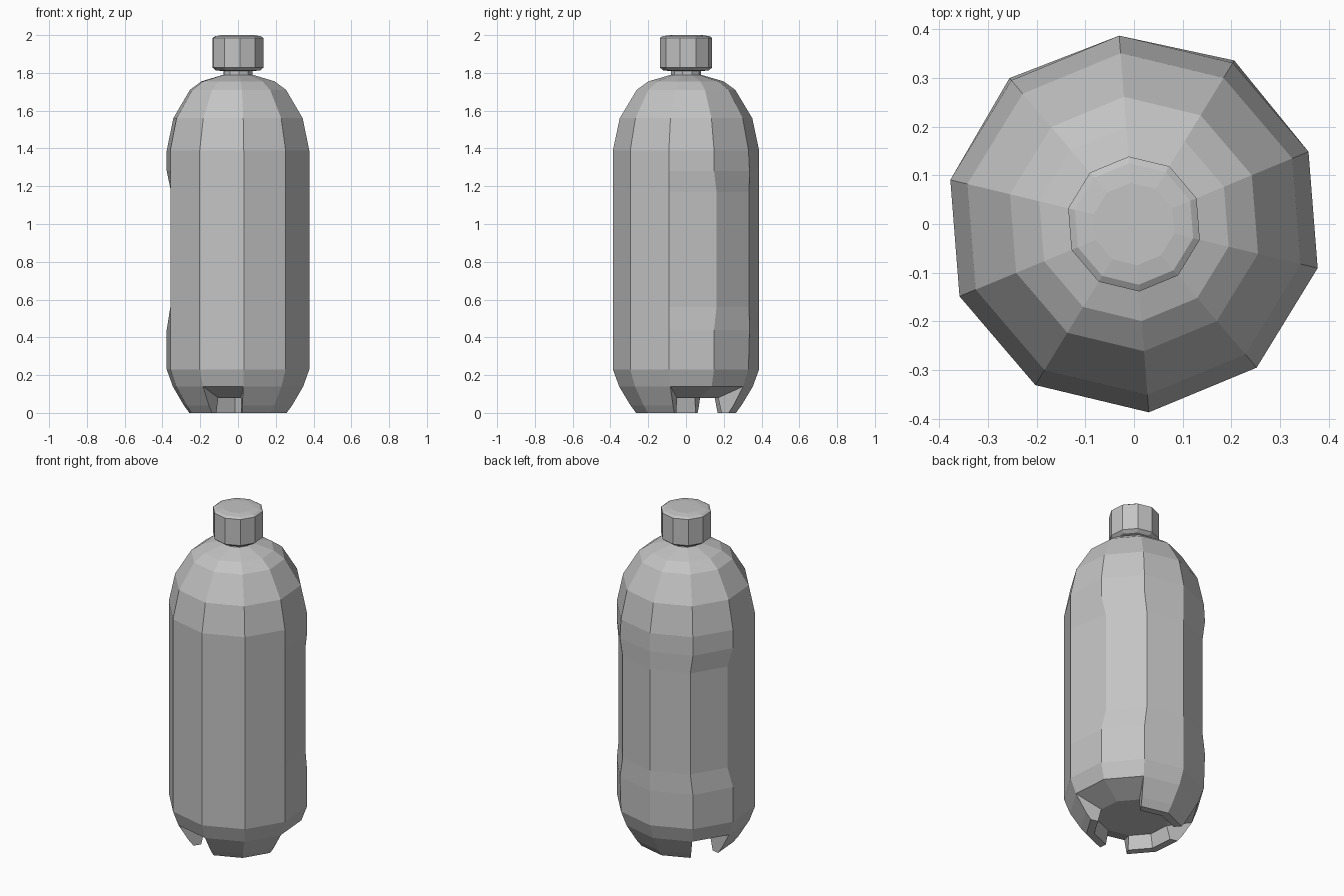
import bpy, bmesh
from math import sin, cos, radians
from mathutils import Vector

SIDES = 10
STEP = 360 / SIDES
START = 22.5

cube = bpy.data.objects.get("Cube")
if cube:
    bpy.data.objects.remove(cube, do_unlink=True)

grey = bpy.data.materials.new("plain_grey")
grey.use_nodes = True
color = (0.55, 0.55, 0.55, 1)
grey.diffuse_color = color
grey.node_tree.nodes["Principled BSDF"].inputs["Base Color"].default_value = color


def ring(bm, r, z):
    """One ten-sided loop of vertices."""
    angles = [radians(START + STEP * i) for i in range(SIDES)]
    return [bm.verts.new((r * cos(a), r * sin(a), z)) for a in angles]


def band(bm, low, high, sectors=range(SIDES)):
    """Quads between two loops, for the chosen sectors."""
    for i in sectors:
        j = (i + 1) % SIDES
        bm.faces.new((low[i], low[j], high[j], high[i]))


def loft(bm, profile):
    rings = [ring(bm, r, z) for r, z in profile]
    for low, high in zip(rings, rings[1:]):
        band(bm, low, high)
    return rings


def finish(bm, name):
    loose = [v for v in bm.verts if not v.link_faces]
    bmesh.ops.delete(bm, geom=loose, context='VERTS')
    bmesh.ops.recalc_face_normals(bm, faces=bm.faces)
    mesh = bpy.data.meshes.new(name)
    bm.to_mesh(mesh)
    bm.free()
    mesh.materials.append(grey)
    obj = bpy.data.objects.new(name, mesh)
    bpy.context.collection.objects.link(obj)
    return obj


# Bottle: wall, shoulder and neck
bm = bmesh.new()
wall = loft(bm, [(0.355, 0.14), (0.388, 0.23), (0.388, 0.44), (0.388, 0.56),
                 (0.388, 1.17), (0.388, 1.28), (0.388, 1.39), (0.352, 1.56),
                 (0.262, 1.71), (0.2, 1.755), (0.08, 1.79), (0.08, 1.83)])
bm.faces.new(wall[-1])

# Slightly pinched grip at the back: corners drawn toward the rear corner
for loop in (wall[3], wall[4]):
    rear = loop[2].co.copy()
    for i, amount in ((0, 0.025), (1, 0.014), (3, 0.014), (4, 0.03)):
        loop[i].co += (rear - loop[i].co).normalized() * amount
for loop in (wall[2], wall[5]):
    for i in (1, 3):
        loop[i].co += Vector((loop[i].co.x, loop[i].co.y, 0)).normalized() * 0.006

# Base: three feet, each two sectors wide, with sloping notches between
foot_rings = [wall[0]] + [ring(bm, r, z) for r, z in
                          ((0.295, 0.04), (0.265, 0), (0.22, 0), (0.2, 0.08))]
feet = ((1, 2), (4, 5), (7, 8))
notches = [i for i in range(SIDES) if not any(i in f for f in feet)]
for first, last in feet:
    for outer, inner in zip(foot_rings, foot_rings[1:]):
        band(bm, inner, outer, (first, last))
    for end in (first, (last + 1) % SIDES):
        bm.faces.new([loop[end] for loop in foot_rings])
band(bm, foot_rings[-1], wall[0], notches)
bm.faces.new(foot_rings[-1])
finish(bm, "bottle")

# Screw cap
bm = bmesh.new()
cap = loft(bm, [(0.085, 1.81), (0.12, 1.813), (0.139, 1.828),
                (0.139, 1.985), (0.125, 1.994), (0.085, 2.0)])
bm.faces.new(cap[0])
bm.faces.new(cap[-1])
finish(bm, "cap")
